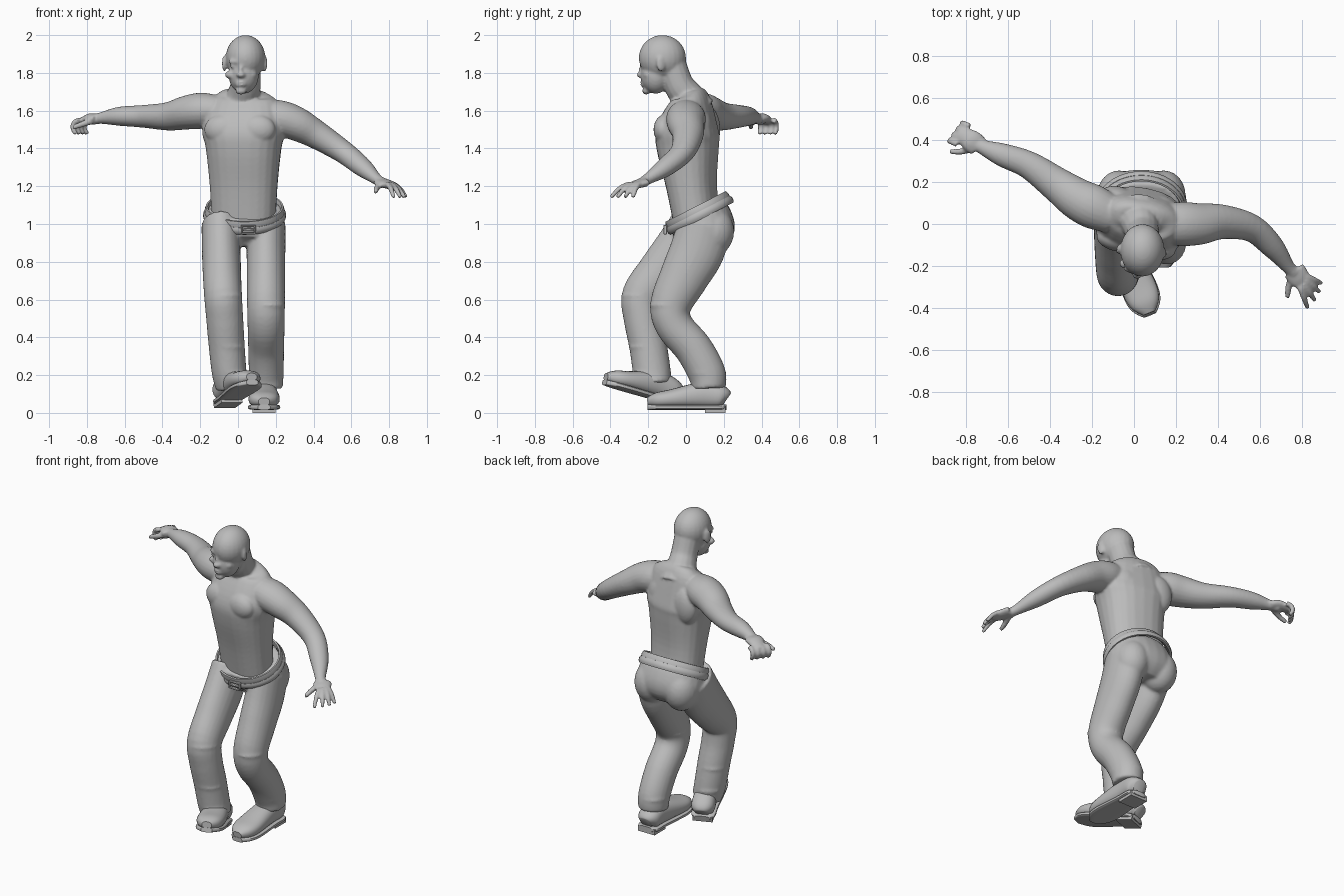
import bpy, bmesh, math
from mathutils import Vector, Matrix

if bpy.data.objects.get("Cube"):
    bpy.data.objects.remove(bpy.data.objects["Cube"])

grey = bpy.data.materials.new("plain grey")
grey.use_nodes = True
grey.diffuse_color = (.5, .5, .5, 1)
shader = grey.node_tree.nodes["Principled BSDF"]
shader.inputs["Base Color"].default_value = grey.diffuse_color


def catmull_rom(before, start, end, after, t):
    """Point on a smooth curve between start and end."""
    slope_in = (end - before) / 2
    slope_out = (after - start) / 2
    ease = t * t * (3 - 2 * t)
    linger = t * (1 - t)
    return start.lerp(end, ease) + slope_in * linger * (1 - t) - slope_out * linger * t


def smooth_rings(rings, steps=5):
    """Insert extra rings so that the tube curves smoothly."""
    knots = [Vector(ring) for ring in rings]
    knots = [knots[0], *knots, knots[-1]]
    result = []
    for span in zip(knots, knots[1:], knots[2:], knots[3:]):
        result += [catmull_rom(*span, step / steps) for step in range(steps)]
    return result + [knots[-1]]


def loft(mesh, rings, hint=(1, 0, 0), sides=24, square=1, matrix=Matrix()):
    """Closed tube through rings of (x, y, z, radius along hint, radius across)."""
    rings = smooth_rings(rings)
    centres = [Vector(ring[:3]) for ring in rings]
    last = len(rings) - 1
    loops = []
    for index, ring in enumerate(rings):
        tangent = centres[min(index + 1, last)] - centres[max(index - 1, 0)]
        across = tangent.cross(Vector(hint)).normalized()
        along = across.cross(tangent.normalized())
        loop = []
        for side in range(sides):
            angle = math.tau * side / sides
            cosine, sine = math.cos(angle), math.sin(angle)
            along_offset = along * math.copysign(abs(cosine) ** square, cosine) * ring[3]
            across_offset = across * math.copysign(abs(sine) ** square, sine) * ring[4]
            point = centres[index] + along_offset + across_offset
            loop.append(mesh.verts.new(matrix @ point))
        loops.append(loop)
    for lower, upper in zip(loops, loops[1:]):
        for side in range(sides):
            mesh.faces.new((lower[side - 1], lower[side], upper[side], upper[side - 1]))
    mesh.faces.new(loops[0][::-1])
    mesh.faces.new(loops[-1])


def tube(mesh, points, radii, flatten=1, hint=(0, 0, 1), sides=16):
    """Loft with one radius per point, widened across the hint."""
    rings = [(*point, radius, radius * flatten) for point, radius in zip(points, radii)]
    loft(mesh, rings, hint, sides)


def blob(mesh, centre, size, yaw=0):
    """Ellipsoid used for the skull, face and muscle forms."""
    place = Matrix.Translation(centre) @ Matrix.Rotation(yaw, 4, 'Z')
    bmesh.ops.create_uvsphere(mesh, u_segments=24, v_segments=16, radius=1,
                              matrix=place @ Matrix.Diagonal((*size, 1)))


def box(mesh, centre, size, matrix=Matrix()):
    place = matrix @ Matrix.Translation(centre) @ Matrix.Diagonal((*size, 1))
    bmesh.ops.create_cube(mesh, size=1, matrix=place)


def finish(name, mesh, voxel=None):
    """Make a named object, optionally fused into one soft surface."""
    bmesh.ops.recalc_face_normals(mesh, faces=mesh.faces)
    data = bpy.data.meshes.new(name)
    mesh.to_mesh(data)
    mesh.free()
    data.materials.append(grey)
    part = bpy.data.objects.new(name, data)
    bpy.context.collection.objects.link(part)
    bpy.ops.object.select_all(action='DESELECT')
    part.select_set(True)
    bpy.context.view_layer.objects.active = part
    bpy.ops.object.shade_smooth_by_angle(angle=math.radians(40))
    if voxel:
        fuse = part.modifiers.new("fuse", 'REMESH')
        fuse.mode = 'VOXEL'
        fuse.voxel_size = voxel
        fuse.use_smooth_shade = True
        soften = part.modifiers.new("soften", 'SMOOTH')
        soften.factor = .5
        soften.iterations = 4
    return part


# Torso, twisted so that the right shoulder sits back
body = bmesh.new()
torso = [(.06, 1, .17, .12), (.03, 1.2, .18, .13), (.01, 1.4, .2, .16),
         (.01, 1.5, .22, .16), (.03, 1.65, .18, .1), (.02, 1.7, .1, .06)]
loft(body, [(.03, *ring) for ring in torso], hint=(1, -.2, 0), square=.85)
for side in (-1, 1):
    twist = -.02 * side
    blob(body, (.01 + .09 * side, twist - .09, 1.5), (.1, .06, .08), -.2)
    blob(body, (.02 + .1 * side, twist + .1, 1.5), (.09, .06, .12), -.2)

# Neck, skull and jaw
tube(body, [(.02, .04, 1.6), (.03, 0, 1.68), (.04, -.04, 1.74), (.04, -.08, 1.85)],
     [.12, .09, .08, .08], hint=(1, 0, 0))
blob(body, (.04, -.125, 1.88), (.105, .125, .12))
blob(body, (.03, -.16, 1.79), (.08, .08, .1), -.15)

# Face, turned a little to the right
face = Vector((.015, -.23, 1.8))
blob(body, face + Vector((0, -.01, -.01)), (.024, .022, .016))
blob(body, face + Vector((0, 0, .015)), (.012, .02, .035))
blob(body, face + Vector((0, .01, .06)), (.07, .022, .014), -.15)
blob(body, face + Vector((0, .02, -.095)), (.03, .022, .02))
for lip in (-.05, -.065):
    blob(body, face + Vector((0, .008, lip)), (.03, .02, .008), -.15)
for side in (-1, 1):
    turn = -.007 * side
    blob(body, face + Vector((.04 * side, turn + .01, .035)), (.018, .012, .01))
    blob(body, face + Vector((.055 * side, turn + .035, -.01)), (.03, .025, .022))
    blob(body, (.035 + .107 * side, turn - .125, 1.85), (.011, .025, .044), .3 * side)


# Arms: right swings back, left reaches forward and down
def arm(points):
    tube(body, points, [.08, .095, .09, .075, .06, .05, .03, .028], flatten=1.1, sides=24)


arm([(-.1, .04, 1.6), (-.19, .08, 1.6), (-.27, .12, 1.59), (-.37, .19, 1.57),
     (-.5, .28, 1.57), (-.63, .33, 1.57), (-.73, .37, 1.56), (-.78, .4, 1.55)])
arm([(.12, 0, 1.58), (.22, 0, 1.56), (.31, 0, 1.53), (.42, .01, 1.47),
     (.56, -.02, 1.38), (.66, -.11, 1.3), (.73, -.2, 1.24), (.76, -.23, 1.22)])

# Left hand: open, with fingers fanned out and drooping
wrist = Vector((.76, -.22, 1.22))
tube(body, [wrist, (.79, -.26, 1.21), (.83, -.3, 1.19)], [.024, .022, .014], flatten=2.3)
for finger in range(4):
    angle = .26 * finger - 1.22
    ray = Vector((math.cos(angle), math.sin(angle), 0)) * (.19 - .015 * finger)
    points = [wrist + ray * reach - Vector((0, 0, .08 * reach ** 3)) for reach in (.45, .75, 1)]
    tube(body, points, [.015, .014, .011])
tube(body, [wrist, (.735, -.3, 1.19), (.73, -.35, 1.17)], [.018, .016, .012])

# Right hand: fingers curled downward
wrist = Vector((-.74, .37, 1.555))
tube(body, [wrist, (-.78, .4, 1.56), (-.84, .43, 1.54)], [.026, .026, .014], flatten=2)
outward = Vector((-.035, .015, 0))
for finger in range(4):
    knuckle = Vector((-.84, .38, 1.55)) + Vector((.02, .028, 0)) * finger
    curl = [knuckle + outward * math.sin(bend) + Vector((0, 0, .04 * math.cos(bend) - .04))
            for bend in (0, .8, 1.6, 2.6)]
    tube(body, curl, [.015, .015, .014, .012], hint=(.5, .8, 0))
tube(body, [wrist, (-.82, .345, 1.53), (-.875, .345, 1.51)], [.018, .016, .012])
finish("upper_body", body, .008)

# Trousers: pelvis, seat and two loose legs
trousers = bmesh.new()
pelvis = [(.055, 1.08, .195, .15), (.08, 1.02, .21, .165), (.1, .95, .21, .16), (.1, .88, .15, .1)]
loft(trousers, [(.035, *ring) for ring in pelvis], square=.9)
for side in (-1, 1):
    blob(trousers, (.035 + .105 * side, .14, .96), (.105, .115, .13))


def leg(hip_x, cuff_x, path):
    """Cloth tube from hip to cuff, with folds gathered at the knee and cuff."""
    depths = [.14, .145, .13, .11, .1, .1, .1, .09]
    rings = []
    for index, (y, z) in enumerate(path):
        bend = (index / 7) ** 2
        rings.append((hip_x + (cuff_x - hip_x) * bend, y, z, .103 - .015 * bend, depths[index]))
    loft(trousers, rings)
    for x, y, z, width, depth in (rings[3], rings[5], rings[6]):
        blob(trousers, (x, y, z), (width, depth + .005, .03), .3)


leg(-.09, -.03, [(.06, 1), (-.02, .87), (-.13, .74), (-.23, .62),
                 (-.23, .5), (-.2, .35), (-.18, .21), (-.17, .14)])
leg(.148, .15, [(.1, 1), (.06, .86), (-.01, .72), (-.08, .57),
                (-.06, .46), (.04, .34), (.11, .21), (.12, .13)])
finish("trousers", trousers, .01)


# Waistband and belt: tilted elliptical bands, higher at the back
def band(name, half_height, offset, bulge):
    mesh = bmesh.new()
    place = Matrix.Translation((.035, .07, 1.055)) @ Matrix.Rotation(math.radians(27), 4, 'X')
    sides, rim = 48, 8
    grid = []
    for side in range(sides):
        angle = math.tau * side / sides
        loop = []
        for corner in range(rim):
            turn = math.tau * (corner + .5) / rim
            grow = bulge + .012 * math.cos(turn)
            height = offset + half_height * math.sin(turn)
            point = Vector(((.2 + grow) * math.cos(angle), (.175 + grow) * math.sin(angle), height))
            loop.append(mesh.verts.new(place @ point))
        grid.append(loop)
    for side in range(sides):
        here, there = grid[side - 1], grid[side]
        for corner in range(rim):
            mesh.faces.new((here[corner - 1], there[corner - 1], there[corner], here[corner]))
    finish(name, mesh)


band("waistband", half_height=.035, offset=.01, bulge=0)
band("belt", half_height=.022, offset=-.01, bulge=.008)

# Belt buckle: rectangular frame with a prong
buckle = bmesh.new()
middle = Vector((.055, -.11, .97))
for side in (-1, 1):
    box(buckle, middle + Vector((0, 0, .02 * side)), (.08, .02, .01))
    box(buckle, middle + Vector((.035 * side, 0, 0)), (.01, .02, .05))
box(buckle, middle, (.06, .02, .01))
finish("belt_buckle", buckle).modifiers.new("round", 'BEVEL').width = .003


# Shoes: rounded upper on a flat sole with a heel block
def shoe(name, place):
    profile = [(.12, .07, .04, .04), (.09, .085, .068, .06), (0, .095, .07, .07),
               (-.17, .075, .083, .05), (-.25, .067, .07, .04), (-.3, .06, .03, .02)]
    upper = bmesh.new()
    loft(upper, [(0, *ring) for ring in profile], square=.85, matrix=place)
    finish(name + "_upper", upper)
    sole = bmesh.new()
    outline = [(0, y, .03, width + .003, .014) for y, z, width, depth in profile]
    loft(sole, outline, square=.5, matrix=place)
    box(sole, (0, .06, .018), (.12, .11, .035), place)
    finish(name + "_sole", sole)


shoe("left_shoe", Matrix.Translation((.138, .095, 0)))
pitch = Matrix.Rotation(math.radians(-15), 4, 'X')
yaw = Matrix.Rotation(math.radians(22), 4, 'Z')
shoe("right_shoe", Matrix.Translation((-.03, -.17, .055)) @ yaw @ pitch)
